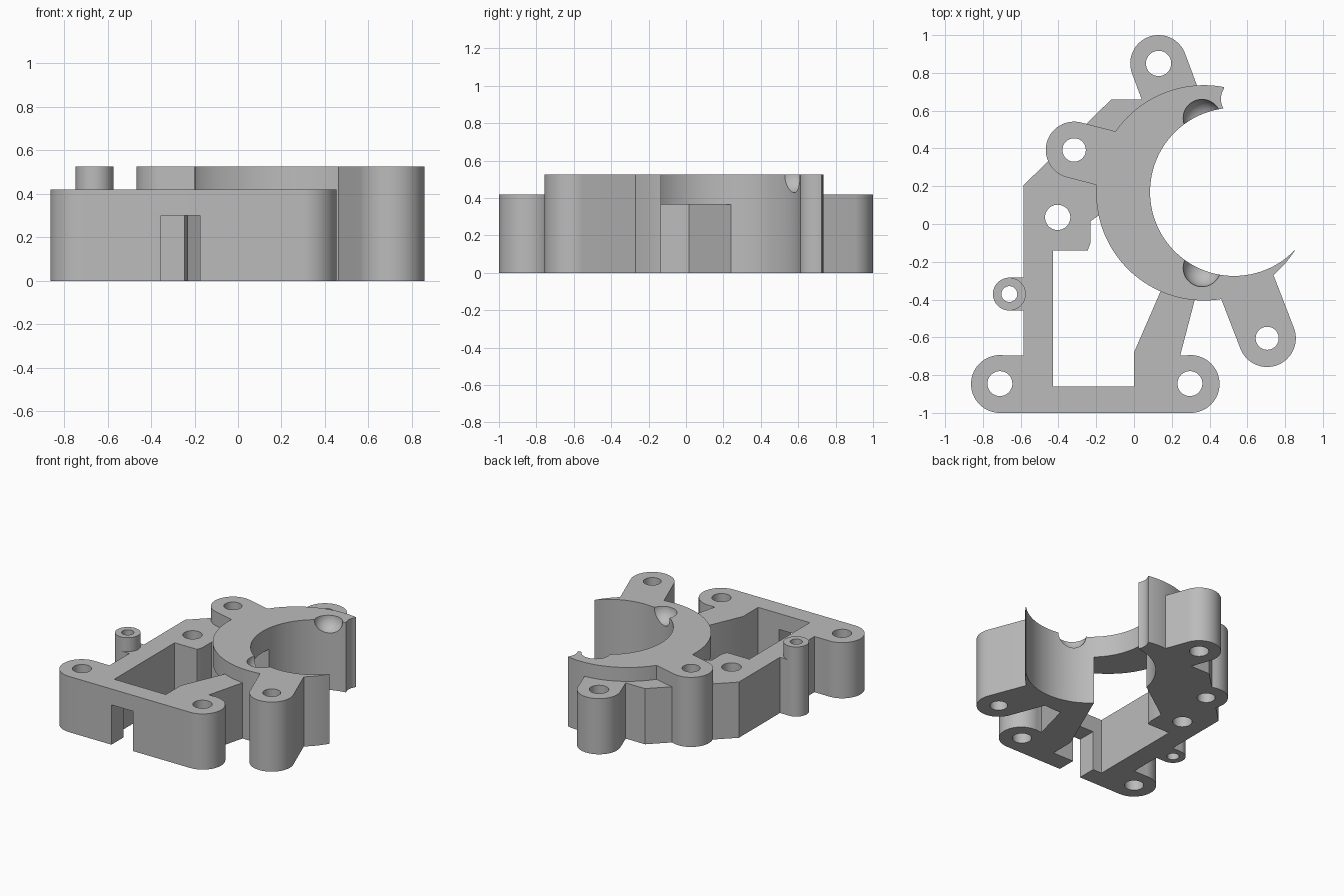
import bpy, bmesh, math
from mathutils import Vector

if "Cube" in bpy.data.objects:
    bpy.data.objects.remove(bpy.data.objects["Cube"], do_unlink=True)

grey = bpy.data.materials.new("plain grey")
grey.use_nodes = True
colour = (0.5, 0.5, 0.5, 1)
grey.diffuse_color = colour
grey.node_tree.nodes["Principled BSDF"].inputs["Base Color"].default_value = colour

LOW, HIGH, ROOF = 0.42, 0.525, 0.365   # plate top, ring top, underside of ring bridge


def add_mesh(name, bm):
    bmesh.ops.recalc_face_normals(bm, faces=bm.faces)
    mesh = bpy.data.meshes.new(name)
    bm.to_mesh(mesh)
    bm.free()
    mesh.materials.append(grey)
    ob = bpy.data.objects.new(name, mesh)
    bpy.context.collection.objects.link(ob)
    return ob


def prism(name, points, bottom, top):
    bm = bmesh.new()
    face = bm.faces.new([bm.verts.new((x, y, bottom)) for x, y in points])
    new = bmesh.ops.extrude_face_region(bm, geom=[face])["geom"]
    verts = [v for v in new if isinstance(v, bmesh.types.BMVert)]
    bmesh.ops.translate(bm, verts=verts, vec=(0, 0, top - bottom))
    return add_mesh(name, bm)


def box(name, x0, x1, y0, y1, bottom, top):
    return prism(name, [(x0, y0), (x1, y0), (x1, y1), (x0, y1)], bottom, top)


def disc(name, x, y, r, bottom, top, n=64):
    turn = [2 * math.pi * i / n for i in range(n)]
    return prism(name, [(x + r * math.cos(a), y + r * math.sin(a)) for a in turn], bottom, top)


def arm(name, x, y, r, towards, length, top):
    # straight bar with a half-round outer end
    along = Vector(towards).normalized()
    side = Vector((-along.y, along.x)) * r
    centre = Vector((x, y))
    pts = []
    for i in range(33):
        a = math.pi * i / 32
        pts.append(centre + side * math.cos(a) - along * r * math.sin(a))
    pts += [centre - side + along * length, centre + side + along * length]
    return prism(name, pts, 0, top)


def combine(ob, other, operation):
    mod = ob.modifiers.new(operation, "BOOLEAN")
    mod.operation, mod.solver, mod.object = operation, "EXACT", other
    bpy.context.view_layer.objects.active = ob
    bpy.ops.object.modifier_apply(modifier=mod.name)
    bpy.data.objects.remove(other, do_unlink=True)


# Base plate outline, running into the ring on its right
frame = prism("mounting_bracket", [
    (-.71, -1), (.30, -1), (.30, -.695), (.245, -.695), (.335, -.35), (.3, .1),
    (.3, .45), (.1, .66), (-.12, .66), (-.585, .205), (-.585, -.695), (-.71, -.695)], 0, LOW)
for x in (-.71, .30):
    combine(frame, disc("corner_lug", x, -.847, .153, 0, LOW), "UNION")
combine(frame, arm("back_lug", .13, .85, .15, (.35, -.94), .25, LOW), "UNION")
combine(frame, box("side_boss_neck", -.66, -.55, -.458, -.284, 0, LOW), "UNION")

# Window through the plate, passing under the ring into the bore
window = [(-.43, -.86), (0, -.86), (0, -.68), (.3, .01), (.16, .29), (-.23, .015),
          (-.23, -.10), (-.245, -.14), (-.43, -.14)]
combine(frame, prism("window_cutter", window, -.1, .6), "DIFFERENCE")

# Ring wall with the window continued beneath it
ring = disc("ring", .37, .165, .57, 0, HIGH, 128)
combine(ring, prism("bridge_cutter", window, -.1, ROOF), "DIFFERENCE")
combine(frame, ring, "UNION")

# Taller arms and the small side boss
combine(frame, arm("left_lug", .705, -.605, .152, (-.36, .93), .4, HIGH), "UNION")
combine(frame, arm("right_lug", -.317, .392, .15, (.97, -.25), .25, HIGH), "UNION")
combine(frame, disc("side_boss", -.66, -.371, .087, 0, HIGH), "UNION")

# Offset bore and the cut-off ring end with its hollow
combine(frame, disc("bore_cutter", .53, .17, .445, -.1, .7, 128), "DIFFERENCE")
combine(frame, box("end_cutter", .477, 1.1, .3, .9, -.1, .7), "DIFFERENCE")
combine(frame, disc("hollow_cutter", .56, .662, .1, -.1, .7), "DIFFERENCE")

# Wire slot through the front wall
combine(frame, box("slot_cutter", -.355, -.175, -1.1, -.8, -.1, .3), "DIFFERENCE")

# Screw holes
for x, y, r in [(-.71, -.845, .066), (.296, -.845, .066), (.13, .85, .067), (.705, -.605, .061),
                (-.317, .392, .062), (-.404, .035, .067), (-.66, -.371, .042)]:
    combine(frame, disc("hole_cutter", x, y, r, -.1, .7, 40), "DIFFERENCE")

# Ball pockets in the ring top
for y in (.56, -.232):
    bm = bmesh.new()
    bmesh.ops.create_uvsphere(bm, u_segments=40, v_segments=24, radius=.1)
    bmesh.ops.translate(bm, verts=bm.verts, vec=(.36, y, HIGH + .002))
    combine(frame, add_mesh("pocket_cutter", bm), "DIFFERENCE")

bpy.ops.object.select_all(action="DESELECT")
frame.select_set(True)
bpy.context.view_layer.objects.active = frame
bpy.ops.object.shade_smooth_by_angle(angle=math.radians(30))
